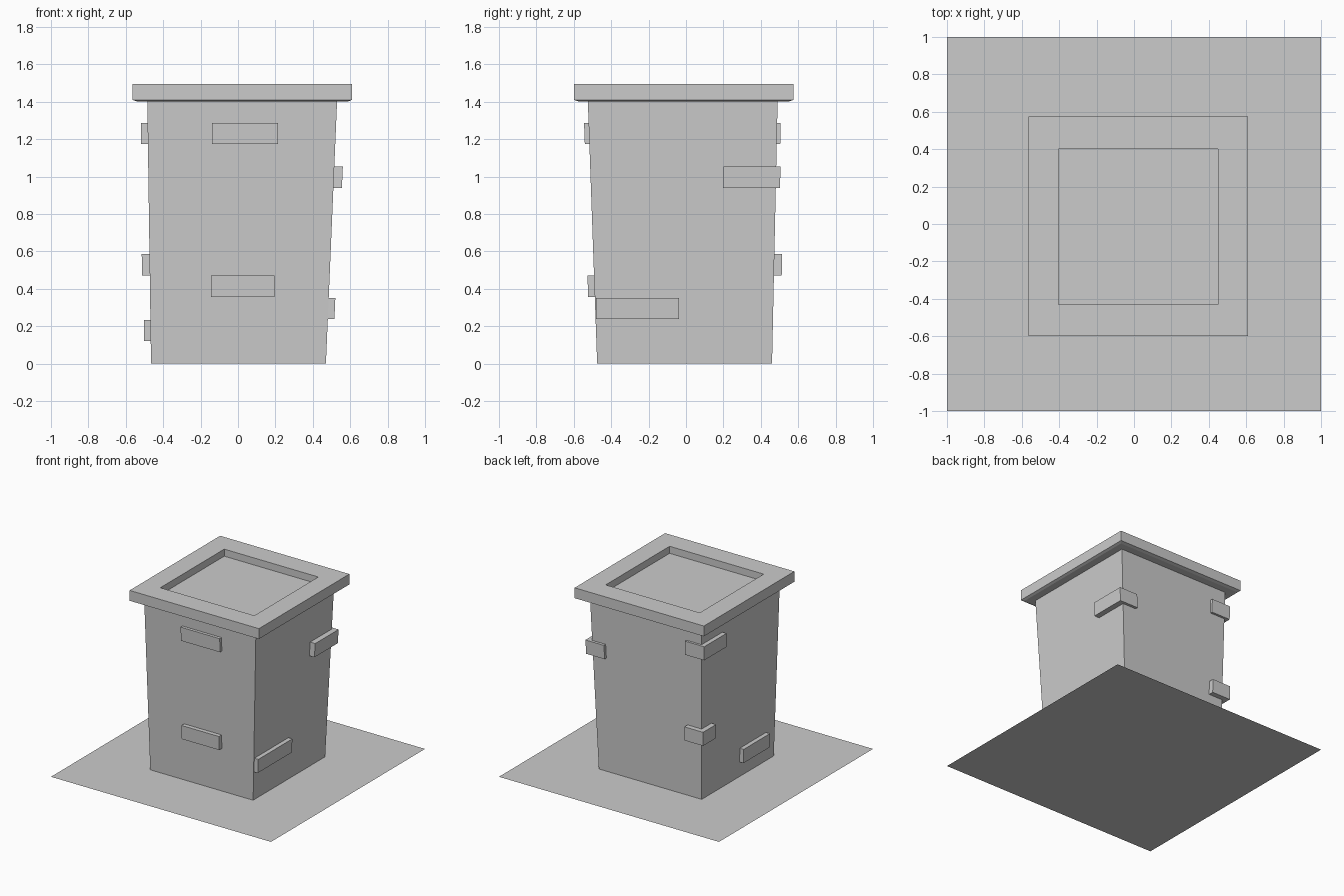
import bpy
import bmesh

if "Cube" in bpy.data.objects:
    bpy.data.objects.remove(bpy.data.objects["Cube"], do_unlink=True)

GREY = (0.6, 0.6, 0.6, 1.0)
stone = bpy.data.materials.new("plain grey")
stone.use_nodes = True
stone.diffuse_color = GREY
stone.node_tree.nodes["Principled BSDF"].inputs["Base Color"].default_value = GREY


def stack(name, rings):
    """Closed solid through rectangles given as (x0, x1, y0, y1, z)."""
    bm = bmesh.new()
    loops = [[bm.verts.new(p) for p in ((x0, y0, z), (x1, y0, z), (x1, y1, z), (x0, y1, z))]
             for x0, x1, y0, y1, z in rings]
    for low, high in zip(loops, loops[1:]):
        for i in range(4):
            j = (i + 1) % 4
            bm.faces.new((low[i], low[j], high[j], high[i]))
    bm.faces.new(loops[0][::-1])
    bm.faces.new(loops[-1])
    bmesh.ops.recalc_face_normals(bm, faces=bm.faces)
    mesh = bpy.data.meshes.new(name)
    bm.to_mesh(mesh)
    bm.free()
    mesh.materials.append(stone)
    obj = bpy.data.objects.new(name, mesh)
    bpy.context.collection.objects.link(obj)
    return obj


def brick(name, x0, x1, y0, y1, z0, lean_x=0.0, lean_y=0.0):
    """Raised brick whose outer faces follow the slope of the wall."""
    h = 0.113
    dx, dy = lean_x * h / 2, lean_y * h / 2
    stack(name, [(x0 - dx, x1 - dx, y0 - dy, y1 - dy, z0),
                 (x0 + dx, x1 + dx, y0 + dy, y1 + dy, z0 + h)])


# Flat ground slab
bpy.ops.mesh.primitive_plane_add(size=2)
ground = bpy.context.object
ground.name = "ground_sheet"
ground.data.materials.append(stone)

# Flared tower walls
stack("tower_body", [(-0.465, 0.47, -0.475, 0.46, 0.0),
                     (-0.485, 0.53, -0.525, 0.49, 1.41)])

# Overhanging cap with a sunken square top
stack("cap", [(-0.54, 0.59, -0.575, 0.55, 1.402),
              (-0.565, 0.61, -0.6, 0.575, 1.41),
              (-0.565, 0.61, -0.6, 0.575, 1.495),
              (-0.405, 0.45, -0.43, 0.4, 1.495),
              (-0.405, 0.45, -0.43, 0.4, 1.437)])

# Bricks on the front wall
brick("front_upper_brick", -0.14, 0.215, -0.543, -0.45, 1.173, lean_y=-0.036)
brick("front_lower_brick", -0.145, 0.195, -0.525, -0.42, 0.357, lean_y=-0.036)

# Bricks on the left wall, the upper one wrapping the back corner
brick("left_upper_corner_brick", 0.39, 0.558, 0.2, 0.504, 0.94, 0.043, 0.021)
brick("left_lower_brick", 0.4, 0.518, -0.48, -0.037, 0.238, lean_x=0.043)

# Bricks on the right wall, two of them wrapping the back corner
brick("right_upper_corner_brick", -0.519, -0.345, 0.215, 0.505, 1.173, -0.014, 0.021)
brick("right_middle_corner_brick", -0.514, -0.345, 0.345, 0.513, 0.472, -0.014, 0.021)
brick("right_lower_brick", -0.503, -0.4, -0.37, -0.03, 0.121, lean_x=-0.014)
